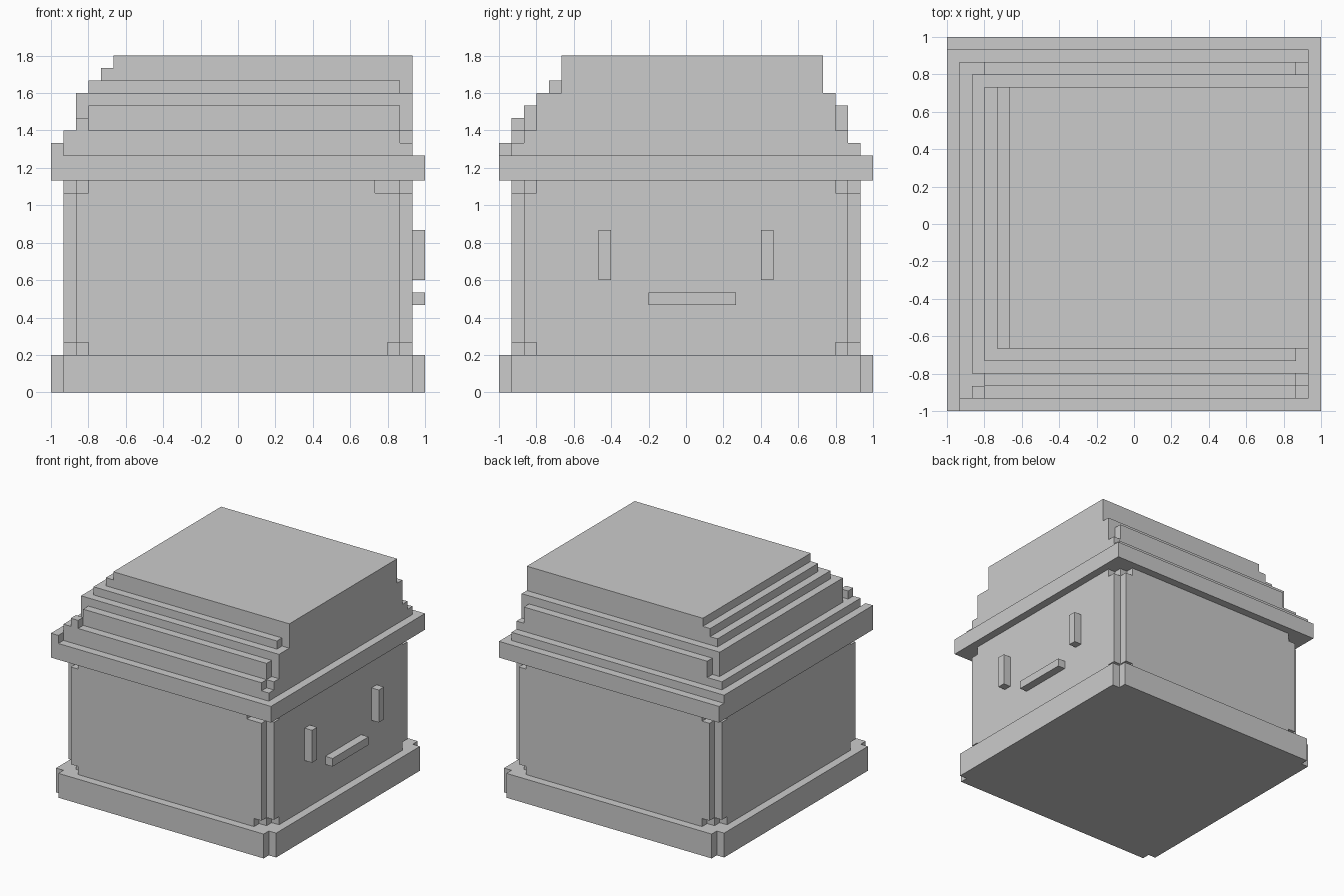
import bpy, bmesh

if "Cube" in bpy.data.objects:
    bpy.data.objects.remove(bpy.data.objects["Cube"])

UNIT = 1 / 15  # size of one block

GREY = (0.6, 0.6, 0.6, 1)
stone = bpy.data.materials.new("plain_grey")
stone.use_nodes = True
stone.diffuse_color = GREY
bsdf = stone.node_tree.nodes["Principled BSDF"]
bsdf.inputs["Base Color"].default_value = GREY
bsdf.inputs["Roughness"].default_value = 0.9


def tier(name, z0, z1, *rects):
    """Extrude the merged outline of plan rectangles (x0, x1, y0, y1), in blocks."""
    xs = sorted({v for r in rects for v in r[:2]})
    ys = sorted({v for r in rects for v in r[2:]})
    bm = bmesh.new()
    for xa, xb in zip(xs, xs[1:]):
        for ya, yb in zip(ys, ys[1:]):
            if any(r[0] <= xa and xb <= r[1] and r[2] <= ya and yb <= r[3] for r in rects):
                corners = ((xa, ya), (xb, ya), (xb, yb), (xa, yb))
                bm.faces.new([bm.verts.new((x * UNIT, y * UNIT, z0 * UNIT)) for x, y in corners])
    bmesh.ops.remove_doubles(bm, verts=bm.verts, dist=0.001)
    bmesh.ops.dissolve_limit(bm, angle_limit=0.01, verts=bm.verts, edges=bm.edges)
    top = bmesh.ops.extrude_face_region(bm, geom=bm.faces[:], use_keep_orig=True)["geom"]
    moved = [g for g in top if isinstance(g, bmesh.types.BMVert)]
    bmesh.ops.translate(bm, verts=moved, vec=(0, 0, (z1 - z0) * UNIT))
    bmesh.ops.recalc_face_normals(bm, faces=bm.faces)
    mesh = bpy.data.meshes.new(name)
    bm.to_mesh(mesh)
    bm.free()
    mesh.materials.append(stone)
    obj = bpy.data.objects.new(name, mesh)
    bpy.context.collection.objects.link(obj)
    return obj


def cross(outer, inner):
    """Two crossed rectangles: a square with notched corners."""
    return (-outer, outer, -inner, inner), (-inner, inner, -outer, outer)


# Base and body, with notched corners
tier("base_slab", 0, 3, *cross(15, 14))
tier("wall_foot", 3, 4, *cross(14, 12), (-13, 13, -13, 13))
tier("walls", 4, 16, *cross(14, 13))
tier("wall_head", 16, 17, (-14, 14, -12, 12), (-13, 13, -13, 13),
     (-12, 12, 12, 14), (-12, 11, -14, -12))

# Stepped lid
tier("lid_rim", 17, 19, (-15, 15, -15, 15))
tier("lid_ledge", 19, 20, (-15, 14, -14, 14), (-15, -14, -15, 14))
tier("lid_lower_step", 20, 21, (-14, 14, -13, 13), (-14, 13, -14, 13))
tier("lid_middle_step", 21, 23, (-13, 14, -12, 12), (-12, 13, -13, 13))
tier("lid_corner_block", 21, 22, (-13, -12, -14, -13))
tier("lid_upper_step", 23, 24, (-13, 14, -12, 12))
tier("lid_crown_step", 24, 25, (-12, 14, -10, 11), (-12, 13, -11, 11))
tier("lid_crown", 25, 26, (-11, 14, -10, 11))
tier("lid_top", 26, 27, (-10, 14, -10, 11))

# Raised face on the +x wall
for name, y in (("right_eye", -7), ("left_eye", 6)):
    tier(name, 9, 13, (14, 15, y, y + 1))
tier("mouth", 7, 8, (14, 15, -3, 4))
